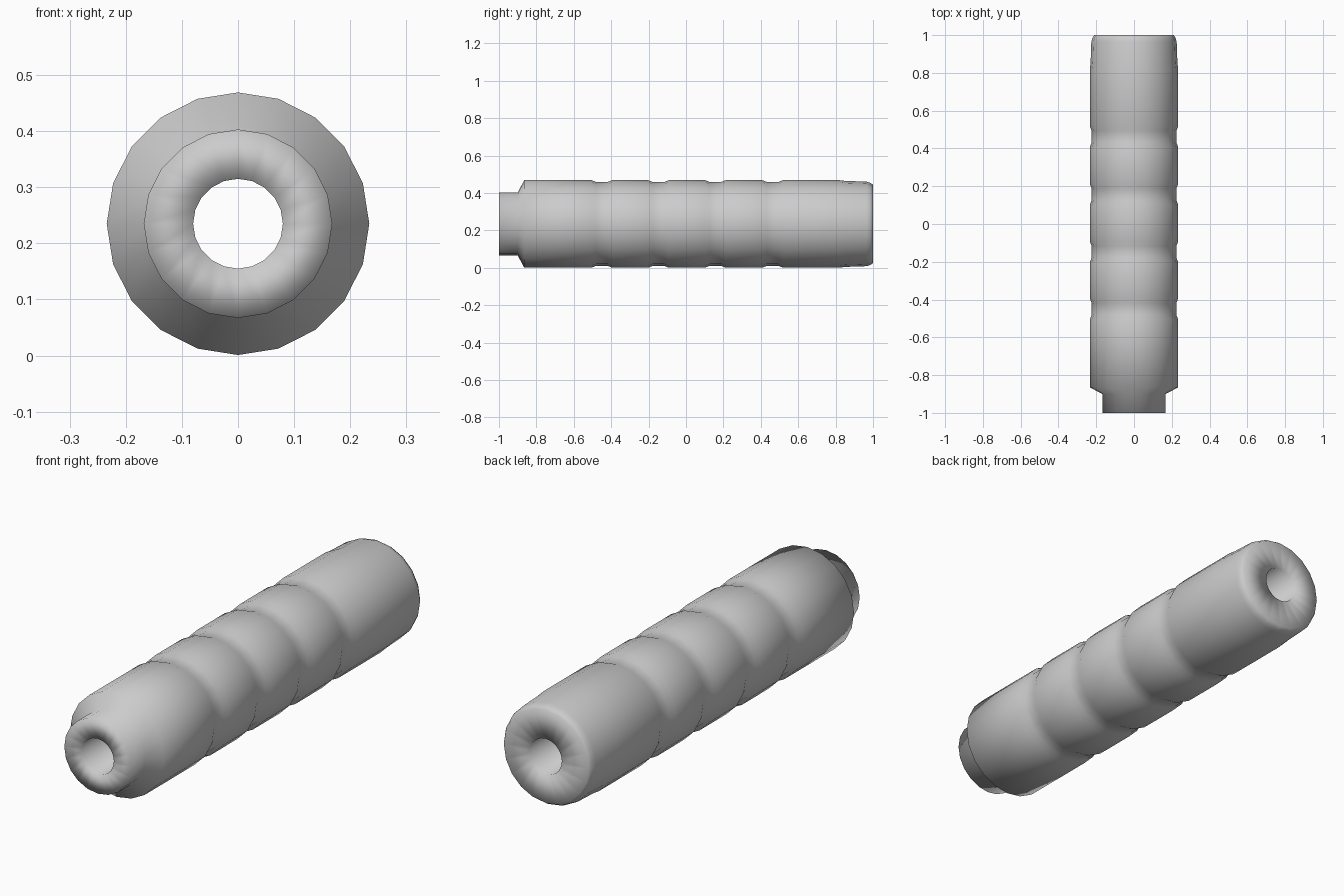
import bpy, bmesh, math

if "Cube" in bpy.data.objects:
    bpy.data.objects.remove(bpy.data.objects["Cube"])

SIDES = 20
R = 0.234          # main grip radius
BORE = 0.08        # through-hole radius
AXIS_Z = 0.235     # height of the grip axis


def groove(y):
    """Shallow ring groove centred at y."""
    return [(y - 0.055, R), (y - 0.03, R - 0.01), (y + 0.03, R - 0.01), (y + 0.055, R)]


# Closed profile of (y, radius): front collar, shoulder, grooves, rear taper, bore
profile = [(-1.0, BORE), (-1.0, 0.168), (-0.9, 0.168), (-0.865, R)]
for y in (-0.45, -0.147, 0.157, 0.463):
    profile += groove(y)
profile += [(0.82, R), (0.85, 0.23), (0.965, 0.226), (0.985, 0.22), (1.0, 0.21), (1.0, BORE)]

# Lathe the profile around the y axis
bm = bmesh.new()
rings = []
for y, r in profile:
    rings.append([bm.verts.new((r * math.cos(a), y, AXIS_Z + r * math.sin(a)))
                  for a in (2 * math.pi * i / SIDES for i in range(SIDES))])
for a, b in zip(rings, rings[1:] + rings[:1]):
    for i in range(SIDES):
        j = (i + 1) % SIDES
        bm.faces.new((a[i], b[i], b[j], a[j]))
for f in bm.faces:
    f.smooth = True
bmesh.ops.recalc_face_normals(bm, faces=bm.faces)

mesh = bpy.data.meshes.new("ribbed_grip")
bm.to_mesh(mesh)
bm.free()
grip = bpy.data.objects.new("ribbed_grip", mesh)
bpy.context.collection.objects.link(grip)
